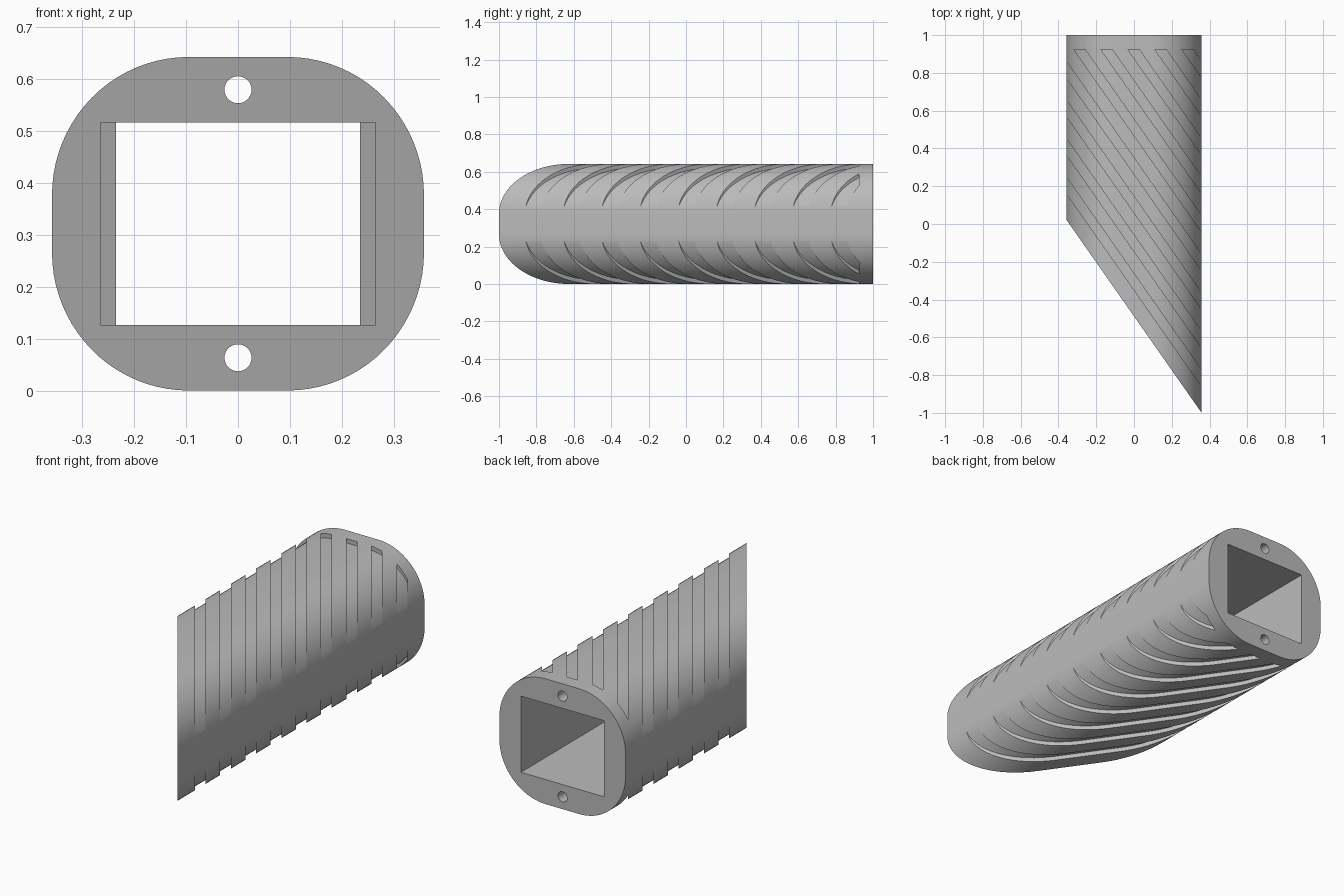
import bpy
import bmesh
import math

if "Cube" in bpy.data.objects:
    bpy.data.objects.remove(bpy.data.objects["Cube"], do_unlink=True)

HALF_W, HALF_H = 0.358, 0.321      # outer section
CORNER_X, CORNER_Z = 0.095, 0.055  # corner arc centres
SLOPE = math.tan(math.radians(55))
FRONT = -1 + HALF_W * SLOPE        # y of the slanted cut at x = 0
GROOVE_DEPTH, GROOVE_END = 0.022, 0.925

grey = bpy.data.materials.new("grey")
grey.use_nodes = True
grey.diffuse_color = (0.5, 0.5, 0.5, 1)
grey.node_tree.nodes["Principled BSDF"].inputs["Base Color"].default_value = (0.5, 0.5, 0.5, 1)


def slanted(x, offset):
    return offset - SLOPE * x


def loft(name, loop_a, loop_b, end_y=None):
    """Solid between two matching loops, optionally trimmed at end_y."""
    bm = bmesh.new()
    a = [bm.verts.new(p) for p in loop_a]
    b = [bm.verts.new(p) for p in loop_b]
    bm.faces.new(a)
    bm.faces.new(b[::-1])
    for i in range(len(a)):
        j = (i + 1) % len(a)
        bm.faces.new((a[j], a[i], b[i], b[j]))
    if end_y is not None:
        geom = bm.verts[:] + bm.edges[:] + bm.faces[:]
        bmesh.ops.bisect_plane(bm, geom=geom, plane_co=(0, end_y, 0),
                               plane_no=(0, 1, 0), clear_outer=True)
        rim = [e for e in bm.edges if e.is_boundary]
        if rim:
            bmesh.ops.holes_fill(bm, edges=rim, sides=0)
    bmesh.ops.recalc_face_normals(bm, faces=bm.faces)
    mesh = bpy.data.meshes.new(name)
    bm.to_mesh(mesh)
    bm.free()
    mesh.materials.append(grey)
    obj = bpy.data.objects.new(name, mesh)
    bpy.context.collection.objects.link(obj)
    return obj


def carve(target, cutter):
    cutter.hide_render = True
    mod = target.modifiers.new("carve", "BOOLEAN")
    mod.operation = "DIFFERENCE"
    mod.solver = "EXACT"
    mod.object = cutter
    bpy.context.view_layer.objects.active = target
    bpy.ops.object.modifier_apply(modifier=mod.name)
    bpy.data.objects.remove(cutter, do_unlink=True)


def arch(grow, drop, steps=20):
    """Upper half of the section, right to left, relative to mid height."""
    rx, rz = HALF_W - CORNER_X + grow, HALF_H - CORNER_Z
    right = []
    for i in range(steps + 1):
        t = math.pi / 2 * i / steps
        right.append((CORNER_X + rx * math.cos(t), CORNER_Z - drop + rz * math.sin(t)))
    return right + [(-x, z) for x, z in reversed(right)]


# Main sleeve: rounded section with a slanted front end
upper = arch(0, 0)
section = upper + [(-x, -z) for x, z in upper]
sleeve = loft("grooved_sleeve",
              [(x, slanted(x, FRONT), HALF_H + z) for x, z in section],
              [(x, 1, HALF_H + z) for x, z in section])

# Square duct with a wider recess behind the slanted end
wide, narrow, lip = 0.265, 0.235, FRONT + 0.08
plan = [(-wide, slanted(-wide, FRONT - 0.3)), (wide, slanted(wide, FRONT - 0.3)),
        (wide, slanted(wide, lip)), (narrow, slanted(narrow, lip)),
        (narrow, 1.2), (-narrow, 1.2),
        (-narrow, slanted(-narrow, lip)), (-wide, slanted(-wide, lip))]
carve(sleeve, loft("duct_cutter",
                   [(x, y, HALF_H - 0.195) for x, y in plan],
                   [(x, y, HALF_H + 0.195) for x, y in plan]))

# Long round holes above and below the duct
for side in (-1, 1):
    ring = [(0.026 * math.cos(k * math.tau / 32),
             HALF_H + side * 0.258 + 0.026 * math.sin(k * math.tau / 32)) for k in range(32)]
    carve(sleeve, loft("hole_cutter", [(x, -1.2, z) for x, z in ring],
                       [(x, 1.2, z) for x, z in ring]))

# Slanted shallow grooves on the upper and lower halves
floor = arch(0.004, GROOVE_DEPTH)
outline = floor + [(-0.4, floor[-1][1]), (-0.4, 0.5), (0.4, 0.5), (0.4, floor[0][1])]
for k in range(9):
    start = FRONT + 0.14 + 0.2043 * k
    for side in (-1, 1):
        carve(sleeve, loft("groove_cutter",
                           [(x, slanted(x, start), HALF_H + side * z) for x, z in outline],
                           [(x, slanted(x, start + 0.086), HALF_H + side * z) for x, z in outline],
                           GROOVE_END))

# Smooth the curved skin, keep the cut edges crisp
bpy.ops.object.select_all(action="DESELECT")
sleeve.select_set(True)
bpy.context.view_layer.objects.active = sleeve
bpy.ops.object.shade_smooth_by_angle(angle=math.radians(25))
